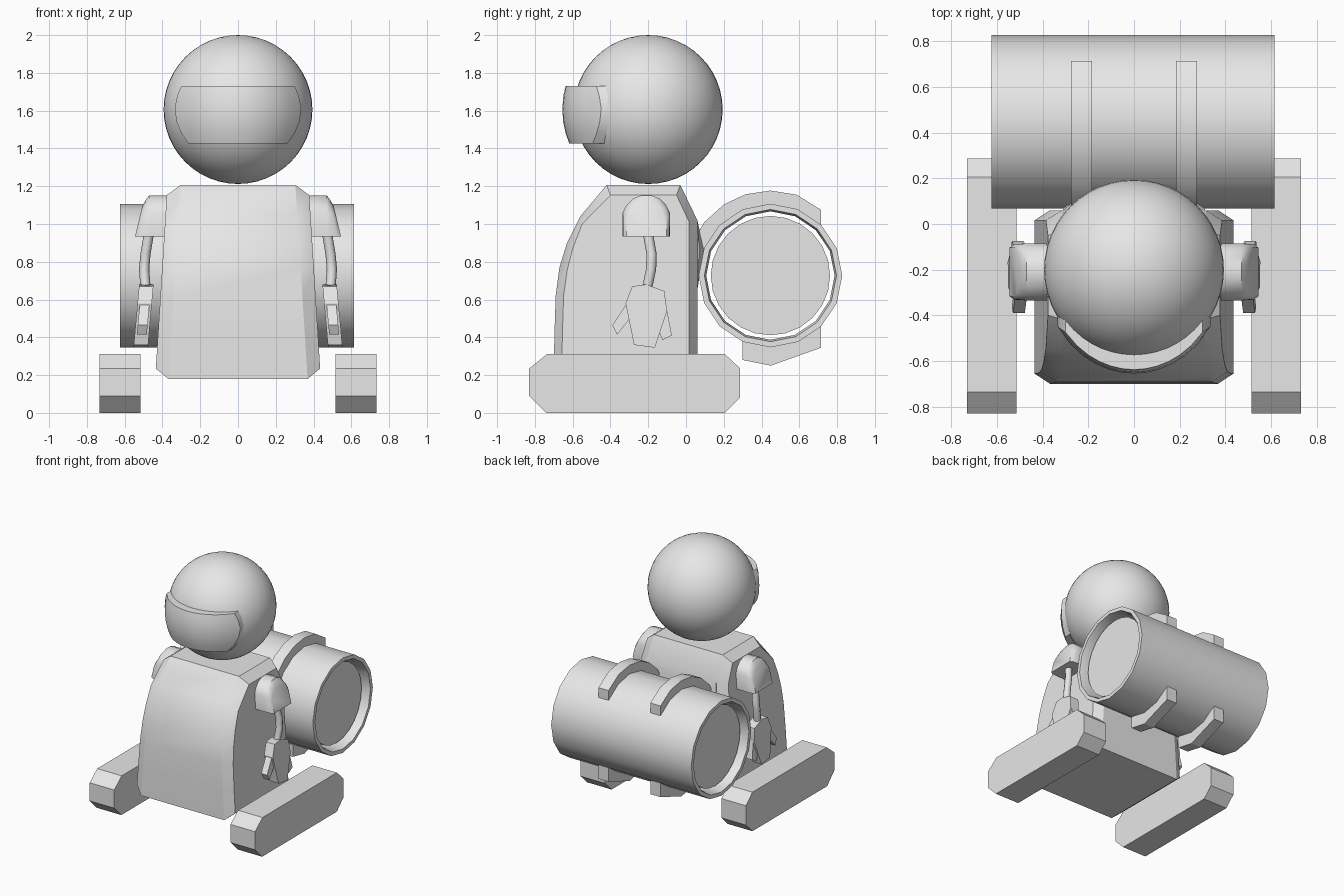
import bpy, bmesh, math

if "Cube" in bpy.data.objects:
    bpy.data.objects.remove(bpy.data.objects["Cube"])

grey = bpy.data.materials.new("light_grey")
grey.diffuse_color = (0.8, 0.8, 0.8, 1)
grey.use_nodes = True
grey.node_tree.nodes["Principled BSDF"].inputs["Base Color"].default_value = grey.diffuse_color


def finish(name, bm, angle=30):
    bmesh.ops.recalc_face_normals(bm, faces=bm.faces)
    me = bpy.data.meshes.new(name)
    bm.to_mesh(me)
    bm.free()
    me.materials.append(grey)
    ob = bpy.data.objects.new(name, me)
    bpy.context.collection.objects.link(ob)
    bpy.ops.object.select_all(action='DESELECT')
    ob.select_set(True)
    bpy.context.view_layer.objects.active = ob
    bpy.ops.object.shade_smooth_by_angle(angle=math.radians(angle))
    return ob


def loft(name, rings, angle=30, closed=False):
    """Skin a list of matching point rings, capped or joined end to end."""
    bm = bmesh.new()
    vs = [[bm.verts.new(p) for p in r] for r in rings]
    n = len(vs[0])
    pairs = list(zip(vs, vs[1:])) + ([(vs[-1], vs[0])] if closed else [])
    for a, b in pairs:
        for i in range(n):
            j = (i + 1) % n
            bm.faces.new((a[i], a[j], b[j], b[i]))
    if not closed:
        bm.faces.new(vs[0])
        bm.faces.new(vs[-1])
    return finish(name, bm, angle)


def slab(name, prof, x0, x1):
    """Extrude a (y, z) profile along x."""
    return loft(name, [[(x, y, z) for y, z in prof] for x in (x0, x1)])


def circle(x, r, n):
    return [(x, TY + r * math.cos(2 * math.pi * i / n),
             TZ + r * math.sin(2 * math.pi * i / n)) for i in range(n)]


# Head
bm = bmesh.new()
bmesh.ops.create_uvsphere(bm, u_segments=48, v_segments=24, radius=0.394)
bmesh.ops.translate(bm, verts=bm.verts, vec=(0, -0.2, 1.606))
finish("head", bm)

# Visor: curved plate standing off the head, with bowed side edges
rows = [(1.425, 0.26), (1.48, 0.30), (1.54, 0.325), (1.61, 0.335), (1.68, 0.322), (1.73, 0.30)]
rings = []
for z, w in rows:
    dz = z - 1.606
    xs = [w * (i / 6 - 1) for i in range(13)]
    outer = [(x, -0.2 - 0.455 * math.sqrt(1 - (x / 0.40) ** 2 - (dz / 0.455) ** 2), z) for x in xs]
    inner = [(x, -0.2 - math.sqrt(0.385 ** 2 - x * x - dz * dz), z) for x in reversed(xs)]
    rings.append(outer + inner)
loft("visor", rings)

# Body: full profile in the middle, inset profile on the tapered sides
full = [(-0.70, 0.18), (-0.697, 0.40), (-0.69, 0.62), (-0.67, 0.77), (-0.63, 0.90),
        (-0.56, 1.04), (-0.42, 1.207), (-0.03, 1.207), (0.06, 1.02), (0.06, 0.18)]
side = [(-0.656, 0.235), (-0.655, 0.40), (-0.648, 0.62), (-0.63, 0.75), (-0.60, 0.87),
        (-0.55, 1.0), (-0.40, 1.153), (-0.05, 1.153), (0.017, 1.01), (0.017, 0.235)]


def half_width(z):
    return 0.435 - 0.058 * (z - 0.235) / 0.92


loft("body", [[(s * (half_width(z) - d), y, z) for y, z in p]
              for s, d, p in ((-1, 0, side), (-1, 0.07, full), (1, 0.07, full), (1, 0, side))])

# Back mount between body and tank
loft("back_mount", [[(s * w, y, z) for y, z in ((0.03, 1.05), (0.06, 1.02), (yo, 0.87), (0.06, 0.65), (0.03, 0.65))]
                    for s, w, yo in ((-1, 0.31, 0.07), (-1, 0.27, 0.095), (1, 0.27, 0.095), (1, 0.31, 0.07))])

# Tank: open tube with a separate core inside
TY, TZ = 0.447, 0.727
loft("tank_shell", [circle(-0.625, 0.38, 16), circle(0.615, 0.38, 16),
                    circle(0.615, 0.35, 16), circle(0.57, 0.34, 16),
                    circle(-0.58, 0.34, 16), circle(-0.625, 0.35, 16)], closed=True)
loft("tank_core", [circle(-0.57, 0.316, 24), circle(0.56, 0.316, 24)])


# Straps hugging the tank above and below
def arc(r, degs):
    return [(TY + r * math.cos(math.radians(a)), TZ + r * math.sin(math.radians(a))) for a in degs]


upper = [(0.715, 1.075)] + arc(0.45, (72, 90, 107, 123, 141, 158))
upper += arc(0.365, (158, 141, 123, 107, 90, 72)) + [(0.715, 0.99)]
lower = [(0.715, 0.345), (0.58, 0.297), (0.45, 0.25), (0.30, 0.28)]
lower += [(0.30, 0.39)] + arc(0.365, (-90, -72)) + [(0.715, 0.46)]
for s, tag in ((-1, "left"), (1, "right")):
    slab(tag + "_upper_strap", upper, s * 0.185, s * 0.275)
    slab(tag + "_lower_strap", lower, s * 0.185, s * 0.275)

# Feet, arms and hands
foot = [(-0.74, 0), (0.205, 0), (0.287, 0.08), (0.287, 0.235), (0.205, 0.312),
        (-0.735, 0.312), (-0.83, 0.235), (-0.83, 0.09)]
arch = [(-0.335, 0.935), (-0.335, 1.06), (-0.315, 1.10), (-0.28, 1.135), (-0.235, 1.152),
        (-0.185, 1.152), (-0.14, 1.135), (-0.105, 1.10), (-0.085, 1.06), (-0.085, 0.935)]
arm = [(0.465, -0.2, 1.0), (0.475, -0.198, 0.93), (0.49, -0.182, 0.84),
       (0.497, -0.185, 0.76), (0.488, -0.21, 0.64)]
palm = [(-0.285, 0.67), (-0.21, 0.68), (-0.115, 0.645), (-0.10, 0.54),
        (-0.165, 0.345), (-0.275, 0.36), (-0.32, 0.58)]
thumb = [(-0.31, 0.585), (-0.39, 0.465), (-0.365, 0.415), (-0.28, 0.52)]
finger = [(-0.115, 0.62), (-0.075, 0.41), (-0.125, 0.385), (-0.17, 0.50)]


def tilted(name, s, prof, half):
    """Plate leaning outward toward the bottom."""
    loft(name, [[(s * (0.486 + 0.09 * (0.67 - z) + h), y, z) for y, z in prof] for h in (-half, half)])


for s, tag in ((-1, "left"), (1, "right")):
    slab(tag + "_foot", foot, s * 0.515, s * 0.732)
    rings = [[(s * x, y, z) for y, z in arch] for x in (0.36, 0.47)]
    for off, sy, sz in ((0.02, 0.97, 0.9), (0, 0.85, 0.75)):
        rings.append([(s * (0.545 - off - 0.18 * (z - 0.935)), -0.21 + (y + 0.21) * sy,
                       0.935 + (z - 0.935) * sz) for y, z in arch])
    loft(tag + "_shoulder", rings, 40)
    loft(tag + "_arm", [[(s * (x + 0.027 * math.cos(k * math.pi / 4)),
                          y + 0.027 * math.sin(k * math.pi / 4), z) for k in range(8)]
                        for x, y, z in arm], 50)
    tilted(tag + "_palm", s, palm, 0.038)
    tilted(tag + "_thumb", s, thumb, 0.026)
    tilted(tag + "_finger", s, finger, 0.026)
